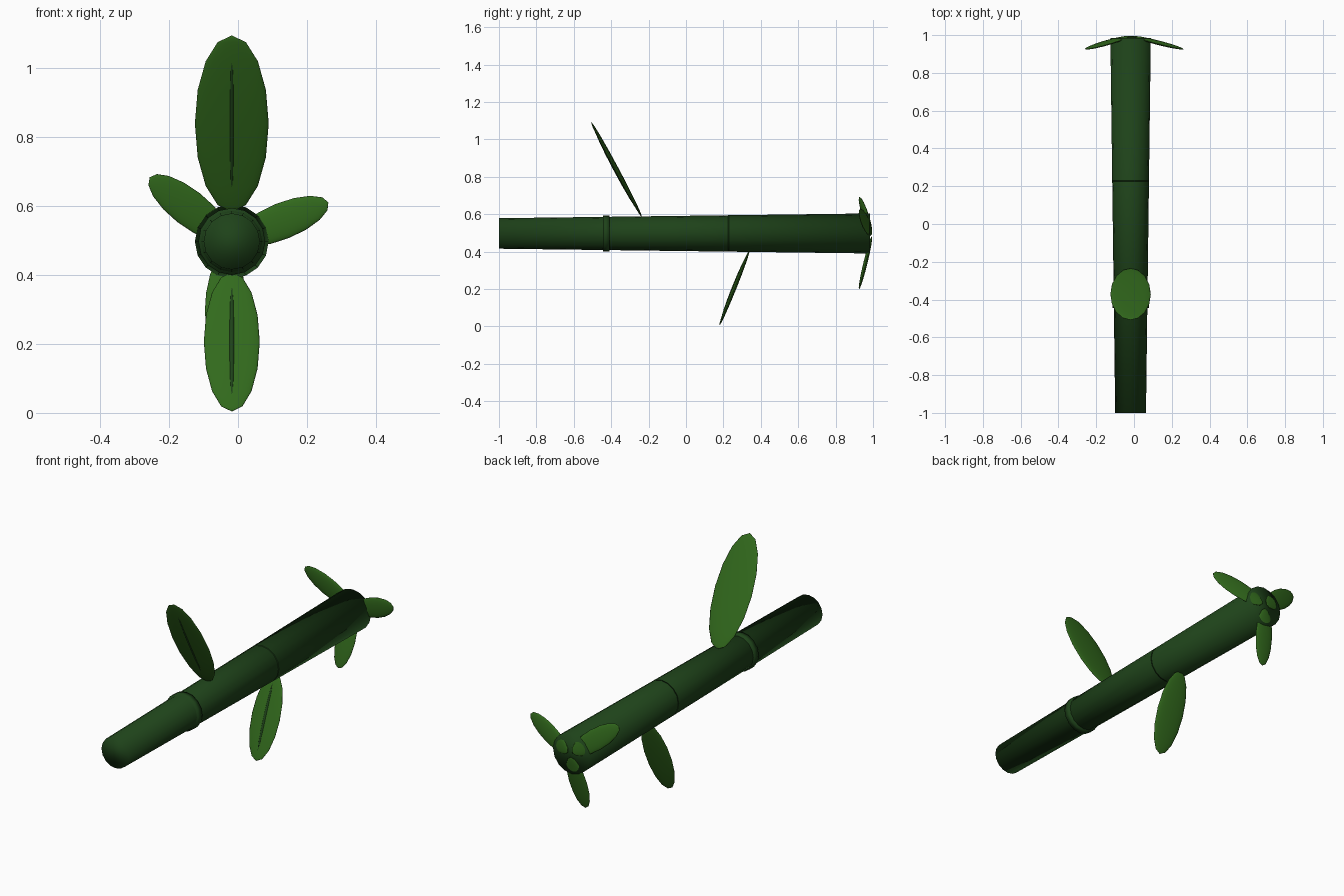
import bpy, math
from mathutils import Vector, Matrix

if "Cube" in bpy.data.objects:
    bpy.data.objects.remove(bpy.data.objects["Cube"])

CX, CZ = -0.018, 0.497


def material(name, rgb):
    m = bpy.data.materials.new(name)
    m.diffuse_color = (*rgb, 1)
    m.use_nodes = True
    m.node_tree.nodes["Principled BSDF"].inputs["Base Color"].default_value = m.diffuse_color
    return m


STEM = material("dark_green", (0.013, 0.055, 0.010))
LEAF = material("leaf_green", (0.032, 0.145, 0.012))


def finish(name, mat):
    ob = bpy.context.object
    ob.name = name
    ob.data.materials.append(mat)
    bpy.ops.object.shade_smooth()
    return ob


def tube(name, y0, y1, r0, r1):
    """Tapered cylinder along +y."""
    bpy.ops.mesh.primitive_cone_add(vertices=16, radius1=r0, radius2=r1, depth=y1 - y0,
                                    location=(CX, (y0 + y1) / 2, CZ),
                                    rotation=(-math.pi / 2, 0, 0))
    return finish(name, STEM)


def ellipsoid(name, center, axes, size, mat):
    """Low-poly ellipsoid; axes = side, normal, length directions."""
    bpy.ops.mesh.primitive_uv_sphere_add(segments=16, ring_count=8)
    ob = finish(name, mat)
    rot = Matrix(axes).transposed().to_4x4()
    ob.matrix_world = Matrix.Translation(center) @ rot @ Matrix.Diagonal((*size, 1))
    return ob


def leaf(name, base, tip, half_width, half_thick, vein=False):
    base, tip = Vector(base), Vector(tip)
    along = (tip - base).normalized()
    # normal faces the front of the model
    normal = Vector((0, -1, 0))
    normal = (normal - along * normal.dot(along)).normalized()
    side = normal.cross(along)
    center, half = (base + tip) / 2, (tip - base).length / 2
    axes = (side, normal, along)
    ellipsoid(name, center, axes, (half_width, half_thick, half), LEAF)
    if vein:
        ellipsoid(name + "_vein", center + normal * 0.003, axes,
                  (0.009, half_thick, half * 0.82), STEM)


# Stalk and its two joints
tube("stalk", -1.0, 0.985, 0.0815, 0.107)
tube("joint_front", -0.445, -0.41, 0.097, 0.097)
tube("joint_middle", 0.225, 0.26, 0.0973, 0.0973)

# Large side leaves
leaf("upper_leaf", (CX, -0.235, 0.583), (CX, -0.508, 1.094), 0.107, 0.013, True)
leaf("lower_leaf", (CX, 0.34, 0.408), (CX, 0.178, 0.004), 0.081, 0.011, True)

# Three small leaves around the end
for i, deg in enumerate((22, 142, 262)):
    a = math.radians(deg)
    c, s = math.cos(a), math.sin(a)
    leaf(f"end_leaf_{i + 1}", (CX + 0.015 * c, 0.994, CZ + 0.015 * s),
         (CX + 0.302 * c, 0.925, CZ + 0.302 * s), 0.053, 0.011)
